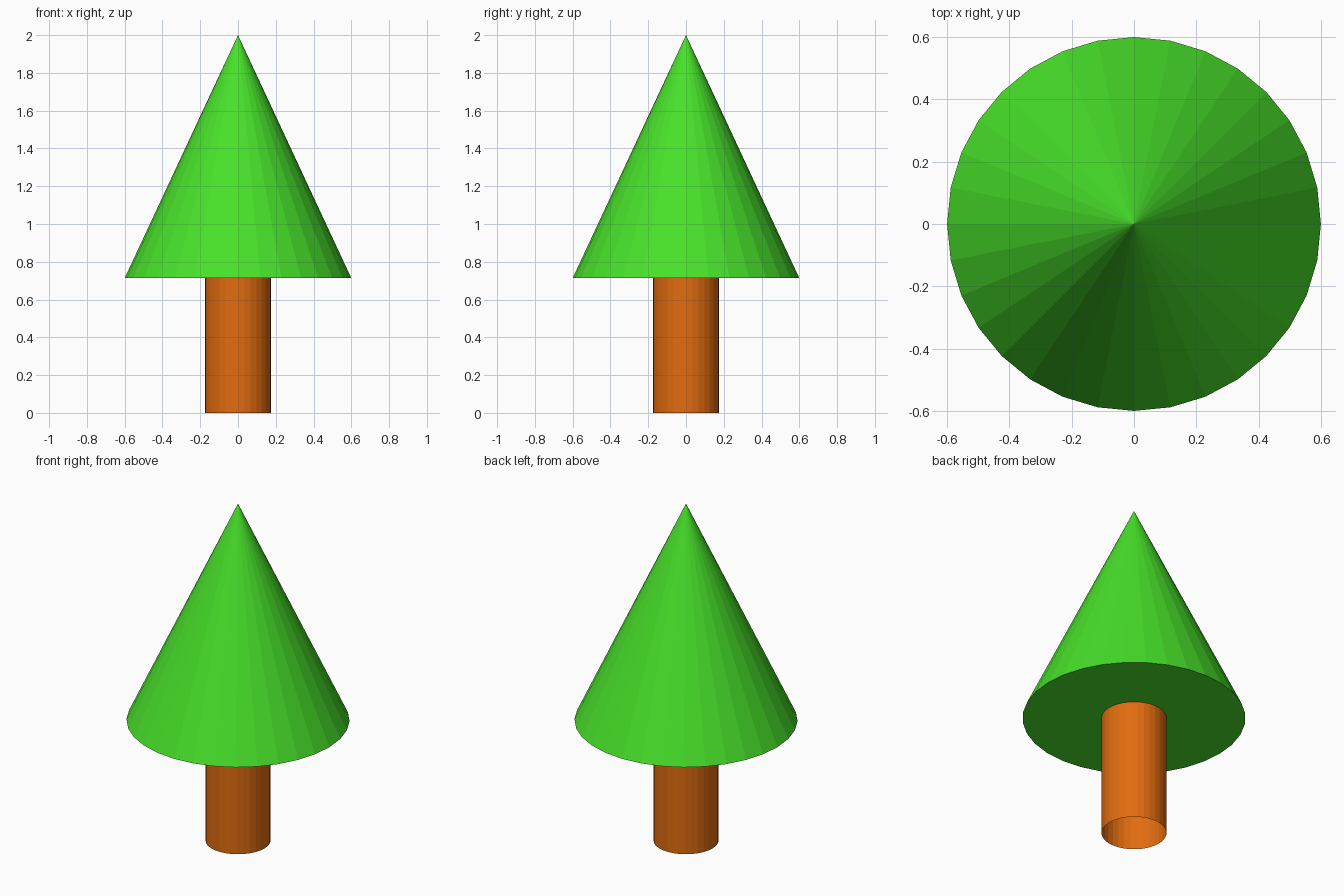
import bpy

if "Cube" in bpy.data.objects:
    bpy.data.objects.remove(bpy.data.objects["Cube"])

SIDES = 32
BASE_Z = 0.714


def paint(obj, name, color):
    obj.name = name
    mat = bpy.data.materials.new(name + "_colour")
    mat.diffuse_color = (*color, 1)
    mat.use_nodes = True
    mat.node_tree.nodes["Principled BSDF"].inputs["Base Color"].default_value = mat.diffuse_color
    obj.data.materials.append(mat)


# Foliage: closed flat-shaded cone
height = 2.0 - BASE_Z
bpy.ops.mesh.primitive_cone_add(vertices=SIDES, radius1=0.6, radius2=0, depth=height,
                                location=(0, 0, BASE_Z + height / 2))
paint(bpy.context.object, "foliage", (0.065, 0.76, 0.023))

# Trunk: tube with an open bottom, ending at the foliage base
bpy.ops.mesh.primitive_cylinder_add(vertices=SIDES, radius=0.175, depth=BASE_Z,
                                    end_fill_type='NOTHING', location=(0, 0, BASE_Z / 2))
paint(bpy.context.object, "trunk", (0.75, 0.15, 0.005))
